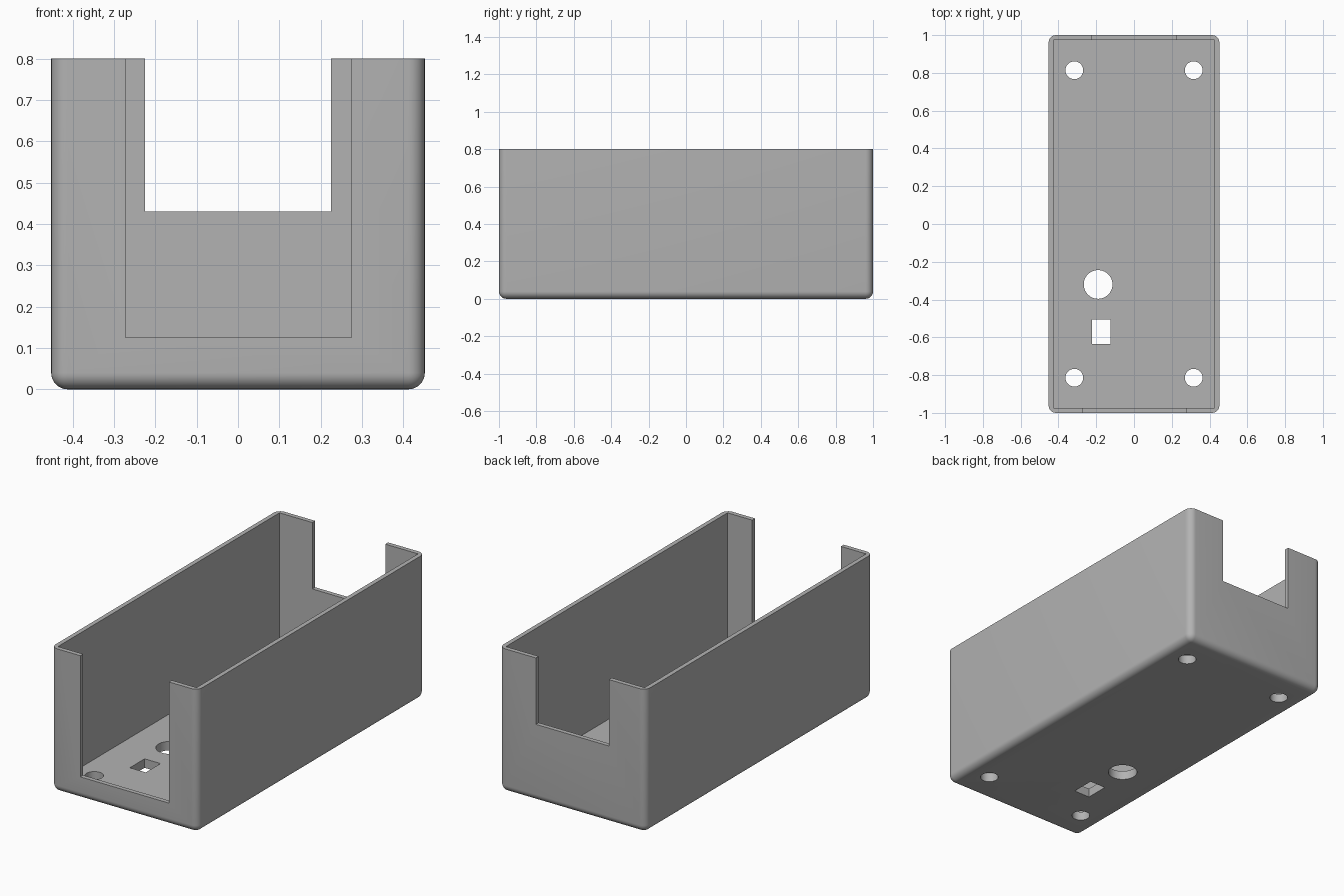
import bpy
import bmesh
from mathutils import Matrix, Vector

W, L, H = 0.452, 1.0, 0.8      # half width, half length, height
WALL, FLOOR, RADIUS = 0.025, 0.05, 0.04

cube = bpy.data.objects.get("Cube")
if cube:
    bpy.data.objects.remove(cube, do_unlink=True)

grey = bpy.data.materials.new("grey plastic")
grey.use_nodes = True
colour = (0.45, 0.45, 0.45, 1)
grey.diffuse_color = colour
grey.node_tree.nodes["Principled BSDF"].inputs["Base Color"].default_value = colour


def add_object(name, bm):
    mesh = bpy.data.meshes.new(name)
    bm.to_mesh(mesh)
    bm.free()
    mesh.materials.append(grey)
    obj = bpy.data.objects.new(name, mesh)
    bpy.context.collection.objects.link(obj)
    return obj


def box_mesh(low, high):
    low, high = Vector(low), Vector(high)
    bm = bmesh.new()
    matrix = Matrix.Translation((low + high) / 2) @ Matrix.Diagonal((high - low).to_4d())
    bmesh.ops.create_cube(bm, size=1, matrix=matrix)
    return bm


def box(name, low, high):
    return add_object(name, box_mesh(low, high))


def drill(name, x, y, radius):
    bm = bmesh.new()
    bmesh.ops.create_cone(bm, cap_ends=True, segments=48, radius1=radius, radius2=radius,
                          depth=0.3, matrix=Matrix.Translation((x, y, 0)))
    return add_object(name, bm)


# Outer block: rounded upright corners and bottom edges, sharp open rim
bm = box_mesh((-W, -L, 0), (W, L, H))
rounded = [e for e in bm.edges if any(v.co.z < H / 2 for v in e.verts)]
bmesh.ops.bevel(bm, geom=rounded, offset=RADIUS, offset_type='OFFSET', segments=8,
                profile=0.5, affect='EDGES', clamp_overlap=True)
case = add_object("open_case", bm)

# Cavity, end wall notches and floor openings
cutters = [
    box("cavity_cutter", (WALL - W, WALL - L, FLOOR), (W - WALL, L - WALL, 1)),
    box("front_notch_cutter", (-0.272, -1.1, 0.125), (0.275, -0.9, 1.1)),
    box("back_notch_cutter", (-0.225, 0.9, 0.43), (0.225, 1.1, 1.1)),
    box("square_hole_cutter", (-0.222, -0.635, -0.1), (-0.124, -0.505, 0.2)),
    drill("cable_hole_cutter", -0.19, -0.32, 0.076),
]
for x in (-0.316, 0.316):
    for y in (-0.814, 0.814):
        cutters.append(drill("screw_hole_cutter", x, y, 0.047))

bpy.context.view_layer.objects.active = case
for cutter in cutters:
    cut = case.modifiers.new(cutter.name, 'BOOLEAN')
    cut.operation = 'DIFFERENCE'
    cut.solver = 'EXACT'
    cut.object = cutter
    bpy.ops.object.modifier_apply(modifier=cut.name)
    bpy.data.objects.remove(cutter, do_unlink=True)

# Smooth rounded edges, crisp cut edges
bpy.ops.object.select_all(action='DESELECT')
case.select_set(True)
bpy.ops.object.shade_smooth_by_angle(angle=0.6)
